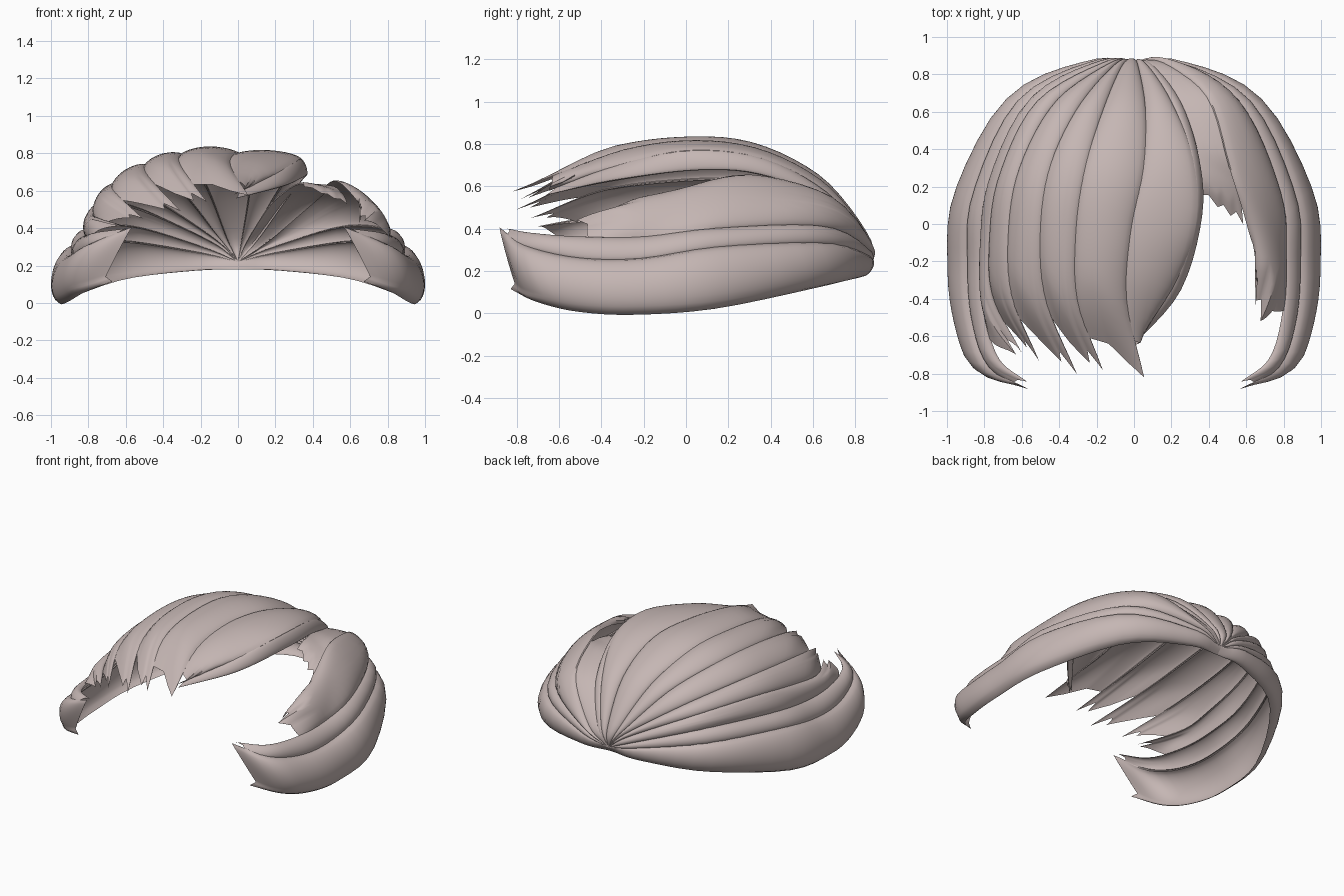
import bpy, bmesh, math
from mathutils import Vector

if "Cube" in bpy.data.objects:
    bpy.data.objects.remove(bpy.data.objects["Cube"])

hair = bpy.data.materials.new("pale_rose_hair")
hair.diffuse_color = (0.56, 0.47, 0.455, 1)
hair.use_nodes = True
hair.node_tree.nodes["Principled BSDF"].inputs["Base Color"].default_value = hair.diffuse_color

ROOT = Vector((0, 0.87, 0.22))
LOW_ROOT = Vector((0, 0.835, 0.18))
CENTRE = Vector((0, 0.0, 0.1))

# Edge curves of the side locks (right side, mirrored for the left)
side_low = [(0.22, 0.82, 0.175), (0.61, 0.64, 0.13), (0.91, 0.15, 0.03),
            (0.95, -0.25, 0.0), (0.91, -0.52, 0.015), (0.83, -0.71, 0.06),
            (0.67, -0.83, 0.12)]
side_mid = [(0.22, 0.865, 0.27), (0.62, 0.65, 0.33), (0.86, 0.15, 0.31),
            (0.885, -0.22, 0.255), (0.86, -0.52, 0.26), (0.77, -0.77, 0.32),
            (0.57, -0.88, 0.4)]
side_top = [(0.19, 0.86, 0.3), (0.56, 0.65, 0.41), (0.785, 0.15, 0.4),
            (0.81, -0.2, 0.36), (0.8, -0.48, 0.36), (0.73, -0.72, 0.375),
            (0.57, -0.845, 0.4)]

# Edge curves of the fringe, from the left temple to the parting
fringe_a = [(-0.15, 0.86, 0.33), (-0.52, 0.65, 0.5), (-0.72, 0.25, 0.54),
            (-0.77, -0.1, 0.5), (-0.75, -0.4, 0.45), (-0.6, -0.69, 0.41)]
fringe_b = [(-0.12, 0.86, 0.34), (-0.42, 0.65, 0.54), (-0.61, 0.3, 0.63),
            (-0.67, -0.05, 0.63), (-0.65, -0.4, 0.58), (-0.51, -0.73, 0.45)]
fringe_c = [(-0.1, 0.85, 0.35), (-0.3, 0.62, 0.6), (-0.45, 0.3, 0.72),
            (-0.5, -0.05, 0.73), (-0.47, -0.42, 0.66), (-0.31, -0.8, 0.49)]
fringe_d = [(-0.06, 0.85, 0.35), (-0.16, 0.62, 0.61), (-0.26, 0.3, 0.77),
            (-0.31, -0.05, 0.785), (-0.3, -0.42, 0.72), (-0.17, -0.78, 0.54)]
fringe_e = [(0.02, 0.85, 0.34), (0.06, 0.62, 0.6), (0.05, 0.3, 0.76),
            (-0.02, -0.05, 0.79), (-0.04, -0.42, 0.725), (0.05, -0.82, 0.575)]
fringe_f = [(0.07, 0.85, 0.35), (0.2, 0.65, 0.58), (0.31, 0.35, 0.735),
            (0.325, 0.0, 0.77), (0.2, -0.35, 0.69), (-0.02, -0.65, 0.58)]
fringe_g = [(0.1, 0.85, 0.33), (0.25, 0.65, 0.54), (0.345, 0.35, 0.66),
            (0.36, 0.05, 0.68), (0.25, -0.35, 0.63), (-0.01, -0.66, 0.56)]

# Edge curves of the loose locks at the right temple
temple_top = [(0.16, 0.86, 0.33), (0.4, 0.68, 0.55), (0.52, 0.3, 0.65),
              (0.61, 0.0, 0.59), (0.65, -0.2, 0.52), (0.65, -0.44, 0.43)]
short_out = [(0.16, 0.86, 0.33), (0.4, 0.68, 0.54), (0.5, 0.4, 0.62),
             (0.55, 0.22, 0.59), (0.57, 0.1, 0.56), (0.58, 0.0, 0.53)]
short_in = [(0.05, 0.85, 0.33), (0.17, 0.66, 0.52), (0.27, 0.47, 0.61),
            (0.33, 0.32, 0.64), (0.35, 0.22, 0.64), (0.36, 0.15, 0.62)]


def flip(pts):
    return [(-x, y, z) for x, y, z in pts]


def spline(pts, t, root=ROOT):
    """Point on a smooth curve from the root through pts, t in 0..1."""
    p = [root] + [Vector(q) for q in pts]
    p = [2 * p[0] - p[1]] + p + [2 * p[-1] - p[-2]]
    n = len(p) - 3
    i = min(int(t * n), n - 1)
    f = t * n - i
    a, b, c, d = p[i:i + 4]
    return 0.5 * (2 * b + (c - a) * f + (2 * a - 5 * b + 4 * c - d) * f ** 2
                  + (3 * b - a - 3 * c + d) * f ** 3)


def ramp(keys, v):
    """Piecewise linear value, used for the ragged ends."""
    for (a, x), (b, y) in zip(keys, keys[1:]):
        if v <= b:
            return x + (y - x) * (v - a) / (b - a)
    return keys[-1][1]


def lock(name, low, high, ends, bulge=0.03, root=ROOT, power=0.7, nu=30, nv=20):
    """Thin arched shell of hair between two edge curves."""
    bm = bmesh.new()
    outer_grid, inner_grid = [], []
    for i in range(nu + 1):
        ro, ri = [], []
        for j in range(nv + 1):
            v = j / nv
            u = i / nu * ramp(ends, v)
            w = -0.02 + 1.04 * v
            a, b = spline(low, u, root), spline(high, u)
            mid = a.lerp(b, w)
            u0, u1 = max(u - 0.02, 0), min(u + 0.02, 1)
            along = (spline(low, u1, root).lerp(spline(high, u1), w)
                     - spline(low, u0, root).lerp(spline(high, u0), w))
            n = along.cross(b - a)
            n = n.normalized() if n.length > 1e-9 else (mid - CENTRE).normalized()
            if n.dot(mid - CENTRE) < 0:
                n = -n
            taper = min(1, 3 * u) * min(1, 6 * (1 - i / nu) + 0.08)
            arch = (1 - (2 * v - 1) ** 2) ** power
            ro.append(bm.verts.new(mid + n * bulge * arch * taper))
            ri.append(bm.verts.new(mid + n * (bulge * arch - 0.008) * taper))
        outer_grid.append(ro)
        inner_grid.append(ri)
    for g in (outer_grid, inner_grid):
        for i in range(nu):
            for j in range(nv):
                bm.faces.new((g[i][j], g[i + 1][j], g[i + 1][j + 1], g[i][j + 1]))
    o, n = outer_grid, inner_grid
    for i in range(nu):
        for j in (0, nv):
            bm.faces.new((o[i][j], n[i][j], n[i + 1][j], o[i + 1][j]))
    for j in range(nv):
        bm.faces.new((o[nu][j], n[nu][j], n[nu][j + 1], o[nu][j + 1]))
    bmesh.ops.remove_doubles(bm, verts=bm.verts[:], dist=1e-4)
    bmesh.ops.recalc_face_normals(bm, faces=bm.faces[:])
    mesh = bpy.data.meshes.new(name)
    bm.to_mesh(mesh)
    bm.free()
    mesh.materials.append(hair)
    ob = bpy.data.objects.new(name, mesh)
    bpy.context.collection.objects.link(ob)
    bpy.ops.object.select_all(action='DESELECT')
    ob.select_set(True)
    bpy.context.view_layer.objects.active = ob
    bpy.ops.object.shade_smooth_by_angle(angle=math.radians(40))


# Long side locks on both sides
for side, f in (("right", lambda p: p), ("left", flip)):
    lock(side + "_lower_lock", f(side_low), f(side_mid),
         [(0, 1), (0.15, 0.96), (1, 1)], 0.075, LOW_ROOT, 0.55)
    lock(side + "_upper_lock", f(side_mid), f(side_top),
         [(0, 0.95), (0.5, 0.96), (1, 1)], 0.03)

# Fringe locks sweeping over the crown
lock("left_temple_lock", flip(side_top), fringe_a,
     [(0, 0.78), (0.4, 0.9), (0.6, 0.96), (0.7, 0.92), (1, 1)], 0.035)
lock("fringe_lock_1", fringe_a, fringe_b,
     [(0, 0.9), (0.45, 0.95), (0.6, 0.97), (0.7, 0.95), (1, 1)])
lock("fringe_lock_2", fringe_b, fringe_c,
     [(0, 0.88), (0.4, 0.94), (0.7, 0.98), (0.78, 0.95), (1, 1)], 0.035)
lock("fringe_lock_3", fringe_c, fringe_d,
     [(0, 0.86), (0.3, 0.93), (0.65, 0.98), (0.75, 0.95), (1, 1)], 0.035)
lock("fringe_lock_4", fringe_d, fringe_e,
     [(0, 0.92), (0.4, 0.93), (0.7, 0.97), (1, 1)], 0.045)
lock("fringe_lock_5", fringe_e, fringe_f, [(0, 0.92), (0.5, 0.95), (1, 1)], 0.035)
lock("fringe_side_lock", fringe_f, fringe_g, [(0, 0.98), (1, 1)], 0.015)

# Loose locks at the right temple
lock("right_temple_lock", side_top, temple_top,
     [(0, 0.7), (0.3, 0.78), (0.5, 0.89), (0.65, 0.86), (1, 1)], 0.055)
lock("right_short_lock", short_out, short_in,
     [(0, 1), (0.15, 0.92), (0.3, 1), (0.45, 0.93), (0.6, 1), (0.8, 0.92), (1, 1)], 0.015)
